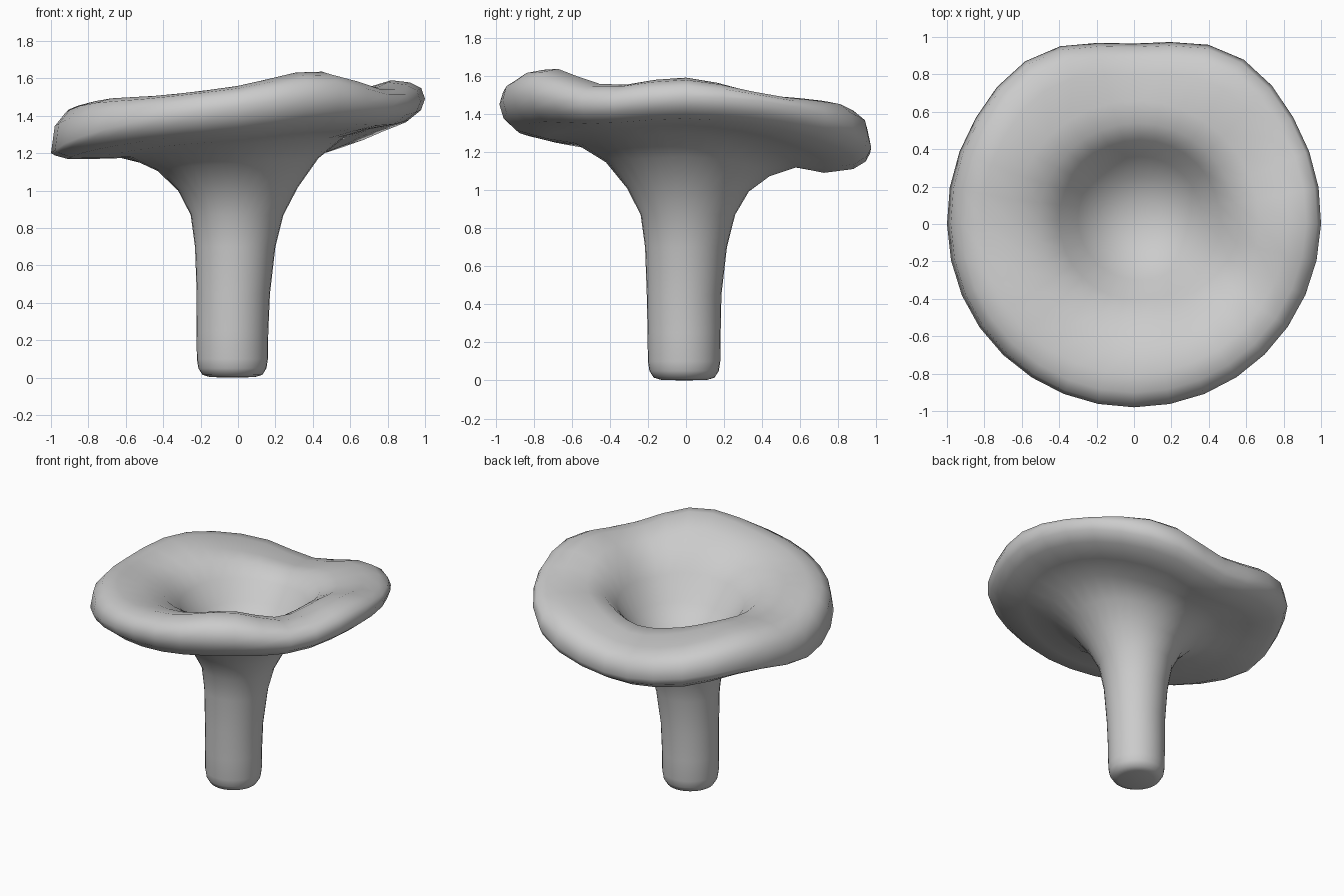
import bpy, bmesh, math

SEG = 32
# wavy cap heights and outline every 30 degrees, counter-clockwise from +x
UNDER = [1.34, 1.29, 1.18, 1.09, 1.12, 1.19, 1.17, 1.20, 1.24, 1.27, 1.31, 1.32]
EDGE = [1.49, 1.45, 1.31, 1.19, 1.25, 1.29, 1.20, 1.28, 1.38, 1.45, 1.50, 1.45]
TOP = [1.59, 1.50, 1.46, 1.35, 1.41, 1.48, 1.45, 1.49, 1.51, 1.56, 1.64, 1.55]
OUTLINE = [1.0, 1.02, 1.055, 0.965, 1.045, 1.015, 1.0, 0.995, 0.985, 0.98, 0.985, 0.99]


def wave(table, a):
    """Periodic smooth (Catmull-Rom) interpolation of a table."""
    n = len(table)
    f = a / (2 * math.pi) * n
    i = int(f)
    t = f - i
    p0, p1, p2, p3 = (table[(i + k) % n] for k in (-1, 0, 1, 2))
    return p1 + 0.5 * t * (p2 - p0 + t * (2 * p0 - 5 * p1 + 4 * p2 - p3
                                          + t * (3 * (p1 - p2) + p3 - p0)))


def profile(a):
    """Radius, height, x and y shift from the stem base round to the hollow."""
    u, e, t, w = (wave(tab, a) for tab in (UNDER, EDGE, TOP, OUTLINE))
    du, dt = u - 1.22, t - 1.51
    return [
        # stem
        (0.12, 0.003, -0.03, -0.01), (0.16, 0.015, -0.03, -0.01),
        (0.182, 0.05, -0.03, -0.01), (0.19, 0.10, -0.03, -0.01),
        (0.192, 0.25, -0.03, -0.01), (0.196, 0.45, -0.025, -0.01),
        (0.215, 0.70, -0.015, 0), (0.248, 0.87, -0.005, 0.01),
        # flaring underside
        (0.32, 1.005 + 0.1 * du, 0, 0.01), (0.43, 1.125 + 0.4 * du, 0, 0.01),
        (0.58, 1.21 + 0.7 * du, 0, 0), (0.75 * w, u, 0, 0),
        (0.91 * w, 0.7 * u + 0.3 * e - 0.01, 0, 0),
        # rolled rim
        (0.978 * w, 0.4 * u + 0.6 * e, 0, 0), (w, e, 0, 0),
        (0.98 * w, 0.42 * e + 0.58 * t, 0, 0), (0.92 * w, 0.12 * e + 0.88 * t, 0, 0),
        # upper surface and hollow
        (0.82 * w, t, 0, 0), (0.66, 1.485 + 0.75 * dt, 0.01, 0),
        (0.53, 1.435 + 0.4 * dt, 0.02, 0.01), (0.43, 1.335 + 0.2 * dt, 0.03, 0.02),
        (0.33, 1.19, 0.03, 0.03), (0.22, 1.09, 0.03, 0.03), (0.11, 1.045, 0.03, 0.03),
    ]


bm = bmesh.new()
columns = []
for s in range(SEG):
    a = 2 * math.pi * s / SEG
    columns.append([bm.verts.new((r * math.cos(a) + dx, r * math.sin(a) + dy, z))
                    for r, z, dx, dy in profile(a)])
base = bm.verts.new((-0.03, -0.01, 0))
pit = bm.verts.new((0.03, 0.03, 1.03))
for s in range(SEG):
    c, d = columns[s], columns[(s + 1) % SEG]
    for k in range(len(c) - 1):
        bm.faces.new((c[k], d[k], d[k + 1], c[k + 1]))
    bm.faces.new((base, d[0], c[0]))
    bm.faces.new((pit, c[-1], d[-1]))
bmesh.ops.recalc_face_normals(bm, faces=bm.faces)
for f in bm.faces:
    f.smooth = True

mesh = bpy.data.meshes.new("mushroom")
bm.to_mesh(mesh)
bm.free()
bpy.context.collection.objects.link(bpy.data.objects.new("mushroom", mesh))
